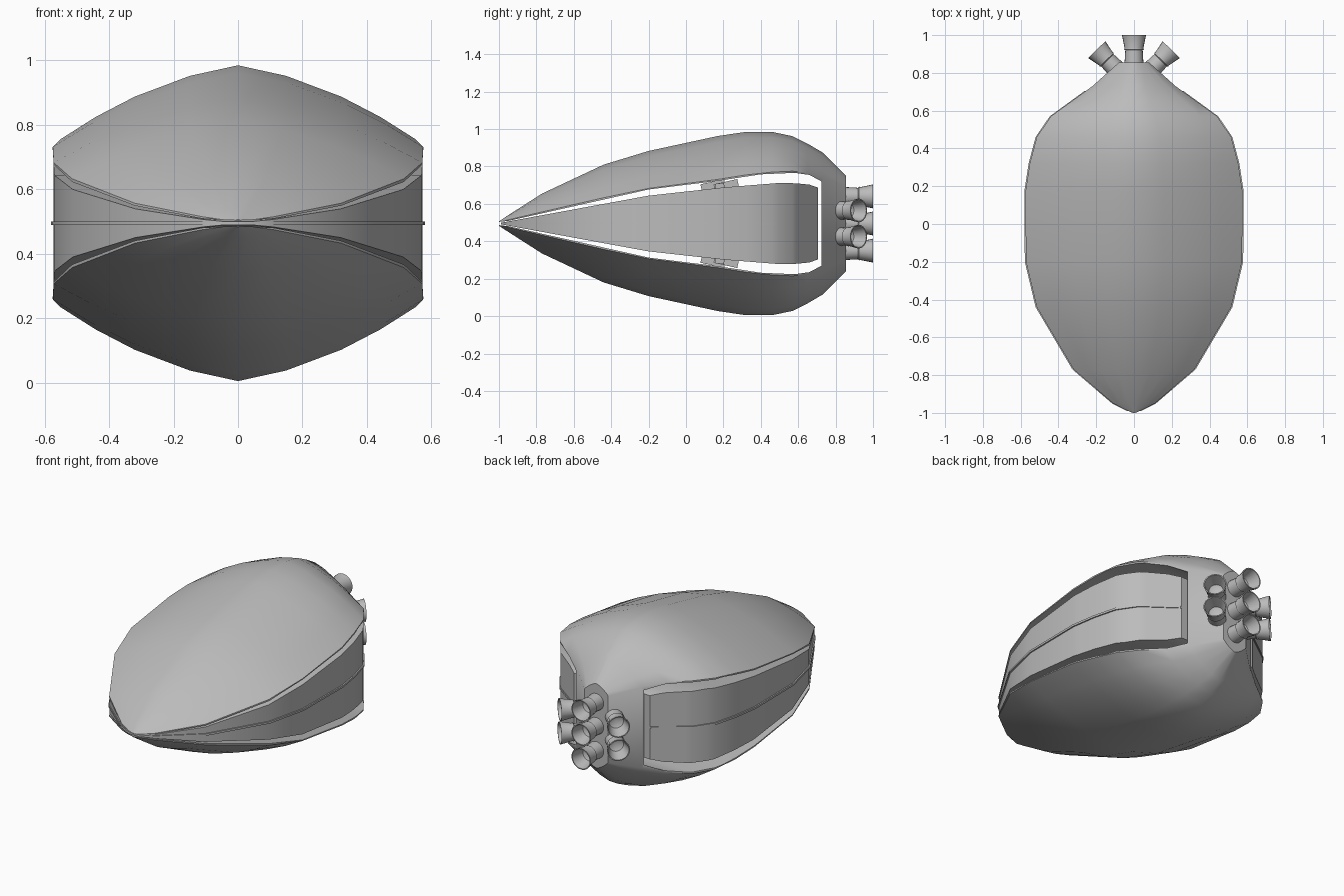
import bpy, bmesh, math
from mathutils import Vector

cube = bpy.data.objects.get("Cube")
if cube:
    bpy.data.objects.remove(cube, do_unlink=True)

MID = 0.495  # height of the horizontal symmetry plane

grey = bpy.data.materials.new("hull_grey")
grey.use_nodes = True
GREY = (0.5, 0.5, 0.5, 1)
grey.diffuse_color = GREY
grey.node_tree.nodes["Principled BSDF"].inputs["Base Color"].default_value = GREY


def finish(name, bm, angle=35):
    bmesh.ops.recalc_face_normals(bm, faces=bm.faces)
    mesh = bpy.data.meshes.new(name)
    bm.to_mesh(mesh)
    bm.free()
    mesh.materials.append(grey)
    obj = bpy.data.objects.new(name, mesh)
    bpy.context.collection.objects.link(obj)
    smooth(obj, angle)
    return obj


def smooth(obj, angle):
    bpy.ops.object.select_all(action='DESELECT')
    obj.select_set(True)
    bpy.context.view_layer.objects.active = obj
    bpy.ops.object.shade_smooth_by_angle(angle=math.radians(angle))


def loft(name, rings, angle=35):
    """Skin closed rings of equal length and cap both ends."""
    bm = bmesh.new()
    loops = [[bm.verts.new(p) for p in ring] for ring in rings]
    n = len(loops[0])
    for a, b in zip(loops, loops[1:]):
        for i in range(n):
            j = (i + 1) % n
            bm.faces.new((a[i], a[j], b[j], b[i]))
    bm.faces.new(loops[0])
    bm.faces.new(loops[-1])
    return finish(name, bm, angle)


def lerp(table, y):
    """Piecewise linear lookup in (y, value) pairs."""
    for (y0, v0), (y1, v1) in zip(table, table[1:]):
        if y <= y1:
            return v0 + (v1 - v0) * max(0, y - y0) / (y1 - y0)
    return table[-1][1]


def rect_ring(y, w, h):
    return [(sx * w, y, MID + sz * h) for sx, sz in ((-1, -1), (1, -1), (1, 1), (-1, 1))]


# Stations along the body: y, half width, crown half height, side wall half height
STATIONS = [
    (-1.0, 0.012, 0.012, 0.006), (-0.95, 0.11, 0.045, 0.02), (-0.77, 0.32, 0.16, 0.062),
    (-0.44, 0.515, 0.315, 0.138), (-0.2, 0.572, 0.388, 0.188), (0.17, 0.575, 0.468, 0.236),
    (0.32, 0.552, 0.49, 0.26), (0.46, 0.515, 0.49, 0.275), (0.57, 0.44, 0.467, 0.28),
    (0.65, 0.33, 0.427, 0.272), (0.73, 0.22, 0.38, 0.245), (0.855, 0.08, 0.255, 0.2)]
WIDTH = [s[:2] for s in STATIONS]


# Outer hull: arched roof and floor with upright sides
def hull_ring(y, w, h, e):
    top = []
    for t in (-1, -0.8, -0.58, -0.27, 0, 0.27, 0.58, 0.8, 1):
        drop = 0.35 * abs(t) + 0.65 * t * t
        top.append((t * w, h - (h - e) * drop))
    return ([(x, y, MID + z) for x, z in top] +
            [(x, y, MID - z) for x, z in reversed(top)])


hull = loft("outer_hull", [hull_ring(*s) for s in STATIONS])

# Side slot that splits the hull into two shells joined at the stern
SLOT = [(-1.05, 0.004), (-0.95, 0.014), (-0.2, 0.182), (0.17, 0.228), (0.4, 0.263),
        (0.58, 0.271), (0.66, 0.26), (0.725, 0.225)]
cutter = loft("slot_cutter", [rect_ring(y, 0.8, h) for y, h in SLOT])
cutter.hide_render = True
cut = hull.modifiers.new("slot", 'BOOLEAN')
cut.object = cutter
cut.operation = 'DIFFERENCE'
cut.solver = 'EXACT'
bpy.context.view_layer.objects.active = hull
bpy.ops.object.modifier_apply(modifier="slot")
bpy.data.objects.remove(cutter, do_unlink=True)
smooth(hull, 35)

# Middle deck filling the slot with a narrow gap
DECK = [(-0.99, 0.004), (-0.2, 0.149), (0.2, 0.193), (0.5, 0.217), (0.59, 0.215),
        (0.66, 0.208), (0.705, 0.192)]
deck_ys = sorted({s[0] for s in STATIONS if -0.99 < s[0] < 0.7} | {y for y, h in DECK})
loft("middle_deck", [rect_ring(y, lerp(WIDTH, y) - 0.002, lerp(DECK, y)) for y in deck_ys])

# Thin belt ridge round the deck
loft("belt_ridge", [rect_ring(y, lerp(WIDTH, y) + 0.006, 0.006) for y in deck_ys])


# Machinery in the gaps above and below the deck
def box(name, loc, size, tilt):
    bm = bmesh.new()
    bmesh.ops.create_cube(bm, size=1)
    for v in bm.verts:
        v.co = Vector((v.co.x * size[0], v.co.y * size[1], v.co.z * size[2]))
    obj = finish(name, bm)
    obj.location = loc
    obj.rotation_euler.x = tilt


for side, label in ((1, "upper"), (-1, "lower")):
    for i in range(-2, 3):
        y = 0.18 + 0.035 * (-1) ** i
        box(f"{label}_machinery_block", (i * 0.11, y, MID + side * 0.203), (0.07, 0.13, 0.042), side * 0.22)
    box(f"{label}_machinery_bar", (0, 0.18, MID + side * 0.2), (0.54, 0.05, 0.03), side * 0.12)


# Engine bells: radius and distance along the axis, outside then inside
BELL = [(0.0, 0), (0.05, 0), (0.046, 0.065), (0.052, 0.07), (0.05, 0.078), (0.064, 0.145),
        (0.058, 0.145), (0.04, 0.07), (0.0, 0.05)]


def engine(name, base, direction):
    bm = bmesh.new()
    verts = [bm.verts.new((r, 0, d)) for r, d in BELL]
    edges = [bm.edges.new(pair) for pair in zip(verts, verts[1:])]
    bmesh.ops.spin(bm, geom=verts + edges, cent=(0, 0, 0), axis=(0, 0, 1),
                   angle=math.tau, steps=20)
    bmesh.ops.remove_doubles(bm, verts=bm.verts, dist=0.0005)
    obj = finish(name, bm)
    obj.location = base
    obj.rotation_euler = Vector(direction).to_track_quat('Z', 'Y').to_euler()


for z in (-0.145, 0, 0.145):
    engine("centre_engine", (0, 0.855, MID + z), (0, 1, 0))
for sx, label in ((1, "left"), (-1, "right")):
    for z in (-0.07, 0.07):
        engine(f"{label}_engine", (sx * 0.095, 0.82, MID + z), (sx * 0.7, 0.71, 0))
